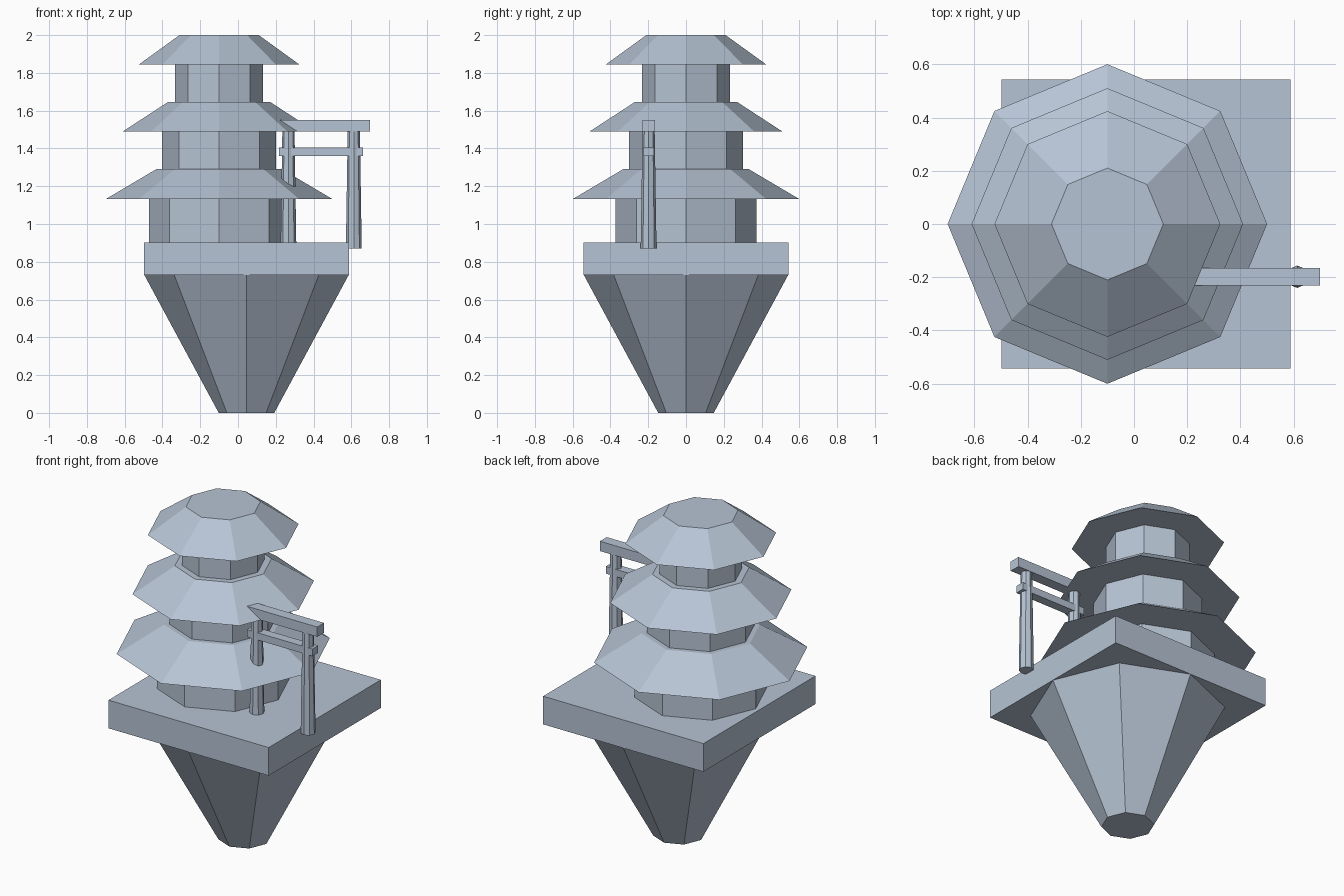
import bpy
import math

cube = bpy.data.objects.get("Cube")
if cube:
    bpy.data.objects.remove(cube, do_unlink=True)

# One flat colour for the whole model
stone = bpy.data.materials.new("pale_blue_grey")
stone.use_nodes = True
colour = (0.47, 0.55, 0.66, 1)
stone.diffuse_color = colour
stone.node_tree.nodes["Principled BSDF"].inputs["Base Color"].default_value = colour


def finish(name):
    obj = bpy.context.object
    obj.name = name
    obj.data.materials.append(stone)
    return obj


def octagon(name, x, y, z0, z1, r0, r1):
    """Eight-sided frustum with corners on the axes."""
    bpy.ops.mesh.primitive_cone_add(vertices=8, radius1=r0, radius2=r1,
                                    depth=z1 - z0, location=(x, y, (z0 + z1) / 2))
    return finish(name)


def box(name, x, y, z0, z1, width, depth):
    bpy.ops.mesh.primitive_cube_add(size=1, location=(x, y, (z0 + z1) / 2))
    obj = finish(name)
    obj.scale = (width, depth, z1 - z0)
    bpy.ops.object.transform_apply(location=False, rotation=False, scale=True)
    return obj


# Floating island: tapering rock under a square slab
base_x = 0.045
octagon("rock", base_x, 0, 0, 0.73, 0.147, 0.541)
box("slab", base_x, 0, 0.73, 0.902, 1.084, 1.084)

# Pagoda storeys: wall bottom, eaves, roof top, wall, eaves and roof top radii
tower_x = -0.1
storeys = [
    ("lower", 0.902, 1.132, 1.29, 0.372, 0.6, 0.333),
    ("middle", 1.29, 1.49, 1.645, 0.302, 0.51, 0.272),
    ("upper", 1.645, 1.845, 2.0, 0.233, 0.424, 0.21),
]
for name, floor, eaves, top, wall_r, eaves_r, top_r in storeys:
    octagon(name + "_wall", tower_x, 0, floor, eaves, wall_r, wall_r)
    octagon(name + "_roof", tower_x, 0, eaves, top, eaves_r, top_r)

# Gate: two tapered posts, a tie beam and a lintel
gate_x, gate_y = 0.44, -0.198
for side, offset in (("left", 0.173), ("right", -0.173)):
    octagon(side + "_gate_post", gate_x + offset, gate_y, 0.87, 1.51, 0.042, 0.032)
box("gate_tie_beam", gate_x, gate_y, 1.36, 1.404, 0.444, 0.056)
box("gate_lintel", gate_x, gate_y, 1.49, 1.55, 0.516, 0.066)
